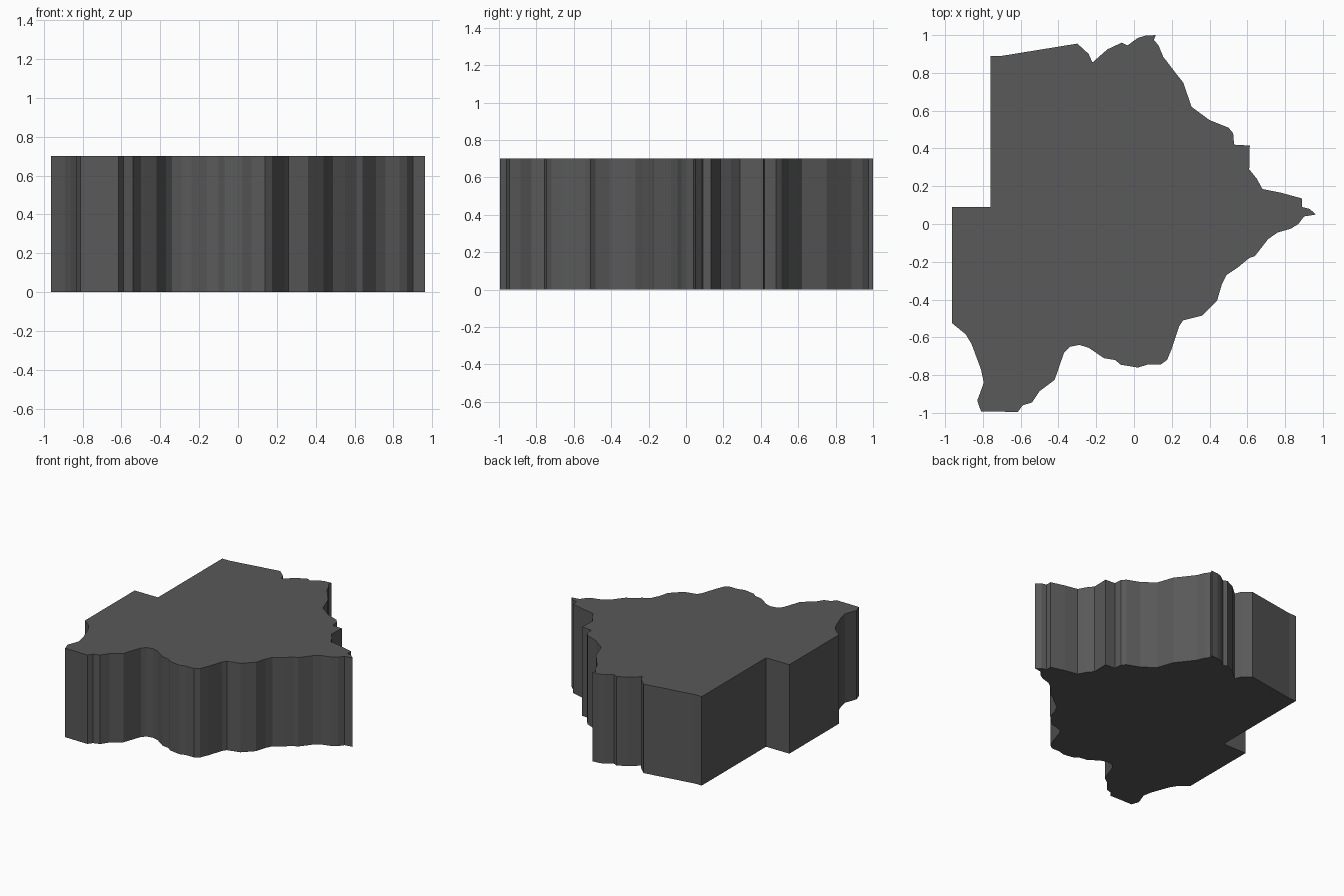
import bpy
import bmesh

HEIGHT = 0.70

# Traced outline, clockwise from the upper-left corner
OUTLINE = [
    # top edge with its notch
    (-0.76, 0.89), (-0.70, 0.89), (-0.30, 0.955), (-0.24, 0.90), (-0.22, 0.855),
    (-0.14, 0.925), (-0.065, 0.96), (-0.035, 0.945), (0.02, 0.985), (0.06, 0.997),
    (0.115, 1.0),
    # upper right slope
    (0.105, 0.975), (0.13, 0.945), (0.155, 0.885), (0.22, 0.80), (0.26, 0.75),
    (0.305, 0.62), (0.40, 0.55), (0.50, 0.51), (0.525, 0.48), (0.53, 0.42),
    (0.613, 0.415), (0.61, 0.29), (0.65, 0.24), (0.68, 0.185), (0.78, 0.165),
    (0.89, 0.135), (0.89, 0.09), (0.93, 0.08), (0.963, 0.05),
    # lower right slope
    (0.90, 0.04), (0.87, 0.0), (0.83, -0.025), (0.76, -0.045), (0.71, -0.08),
    (0.64, -0.17), (0.61, -0.18), (0.55, -0.23), (0.49, -0.27), (0.465, -0.32),
    (0.44, -0.405), (0.36, -0.485), (0.26, -0.51), (0.24, -0.54), (0.20, -0.66),
    (0.175, -0.72), (0.14, -0.745), (0.07, -0.745), (0.02, -0.76),
    # bottom bay and lobe
    (-0.07, -0.745), (-0.10, -0.72), (-0.16, -0.71), (-0.24, -0.655), (-0.29, -0.64),
    (-0.34, -0.65), (-0.37, -0.68), (-0.42, -0.825), (-0.50, -0.885), (-0.54, -0.945),
    (-0.59, -0.96), (-0.615, -0.995), (-0.81, -0.992), (-0.83, -0.935), (-0.795, -0.84),
    (-0.81, -0.77), (-0.86, -0.635), (-0.89, -0.585),
    # straight left side with its step
    (-0.963, -0.525), (-0.963, 0.09), (-0.76, 0.09),
]

# Fill the outline and extrude it straight up
bm = bmesh.new()
base = bm.faces.new([bm.verts.new((x, y, 0)) for x, y in OUTLINE])
extruded = bmesh.ops.extrude_face_region(bm, geom=[base], use_keep_orig=True)["geom"]
bmesh.ops.translate(bm, vec=(0, 0, HEIGHT),
                    verts=[g for g in extruded if isinstance(g, bmesh.types.BMVert)])
bmesh.ops.recalc_face_normals(bm, faces=bm.faces)
mesh = bpy.data.meshes.new("map_slab")
bm.to_mesh(mesh)
bm.free()

slab = bpy.data.objects.new("map_slab", mesh)
bpy.context.collection.objects.link(slab)

# Dark grey finish
dark = bpy.data.materials.new("dark_grey")
dark.diffuse_color = (0.1, 0.1, 0.1, 1)
mesh.materials.append(dark)
